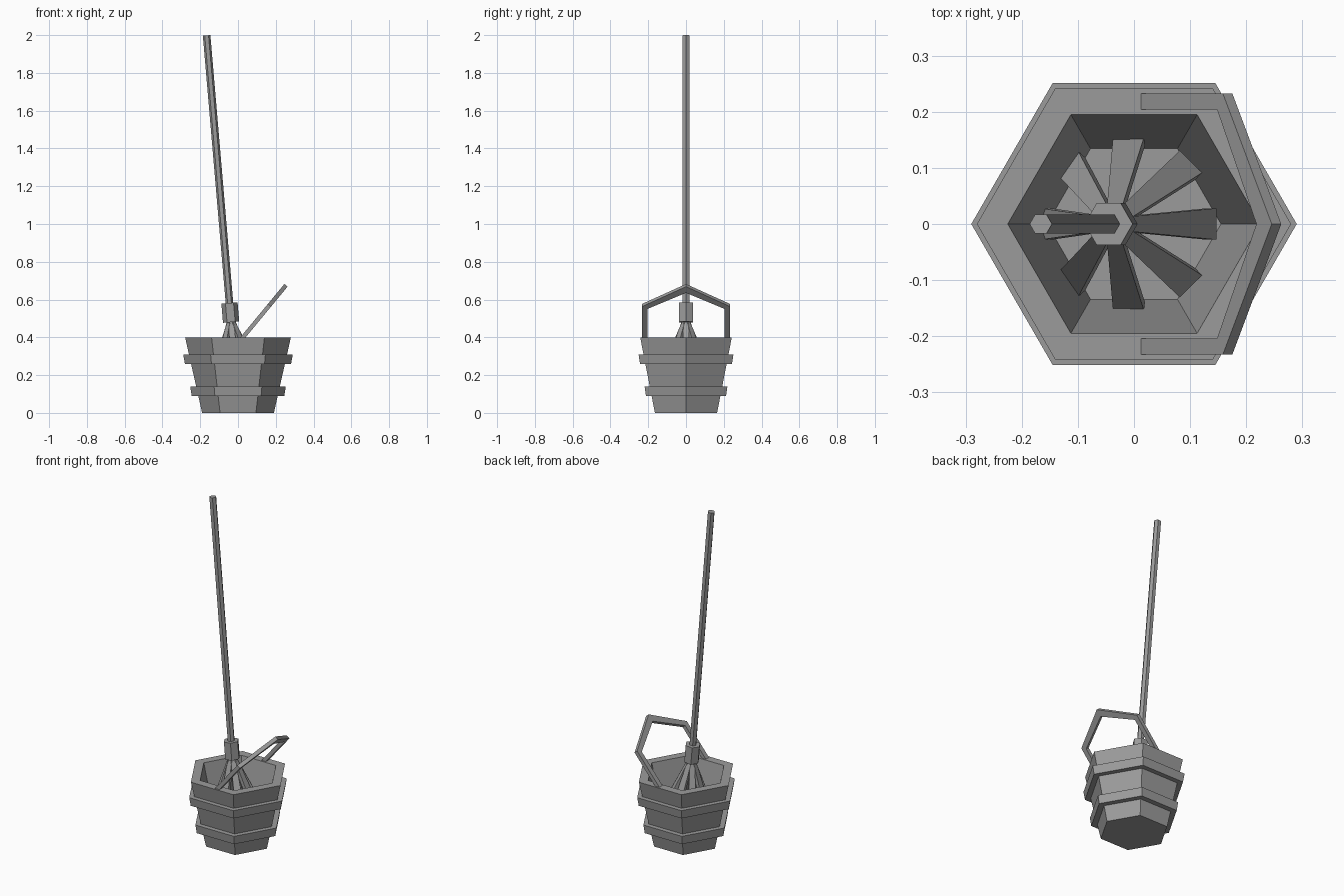
import bpy
import bmesh
from math import cos, sin, pi, radians
from mathutils import Matrix, Vector

cube = bpy.data.objects.get("Cube")
if cube:
    bpy.data.objects.remove(cube, do_unlink=True)

GREY = (0.33, 0.33, 0.33, 1.0)
grey = bpy.data.materials.new("plain grey")
grey.use_nodes = True
grey.diffuse_color = GREY
grey.node_tree.nodes["Principled BSDF"].inputs["Base Color"].default_value = GREY


def finish(name, bm, matrix=None):
    """Turn a bmesh into a flat-shaded grey object."""
    if matrix:
        bm.transform(matrix)
    bmesh.ops.recalc_face_normals(bm, faces=bm.faces[:])
    mesh = bpy.data.meshes.new(name)
    bm.to_mesh(mesh)
    bm.free()
    mesh.materials.append(grey)
    obj = bpy.data.objects.new(name, mesh)
    bpy.context.collection.objects.link(obj)
    return obj


def hex_turn(name, profile, closed=False, matrix=None):
    """Sweep (radius, z) points round z in six steps; open profiles get end caps."""
    bm = bmesh.new()
    rings = [[bm.verts.new((r * cos(i * pi / 3), r * sin(i * pi / 3), z))
              for i in range(6)] for r, z in profile]
    pairs = list(zip(rings, rings[1:]))
    if closed:
        pairs.append((rings[-1], rings[0]))
    else:
        bm.faces.new(rings[0])
        bm.faces.new(rings[-1])
    for low, high in pairs:
        for i in range(6):
            j = (i + 1) % 6
            bm.faces.new((low[i], low[j], high[j], high[i]))
    return finish(name, bm, matrix)


# Bucket with thick walls and a raised floor
hex_turn("bucket", [(0.19, 0), (0.28, 0.4), (0.225, 0.4), (0.155, 0.09)])

# Two hoops set into the wall
hex_turn("lower_hoop", [(0.2, 0.09), (0.245, 0.09), (0.253, 0.14), (0.2, 0.14)], True)
hex_turn("upper_hoop", [(0.23, 0.26), (0.281, 0.26), (0.29, 0.31), (0.23, 0.31)], True)

# Carrying handle: an angular arch, thin, leaning towards +x
along = Vector((0.637, 0, 0.771))
thick = Vector((0.771, 0, -0.637)) * 0.022
start = Vector((0.013, 0, 0.401))
outer = [(0.233, -0.01), (0.233, 0.228), (0, 0.365)]
inner = [(0.204, -0.01), (0.204, 0.212), (0, 0.322)]
bm = bmesh.new()
sections = []
for side in (1, -1):
    part = []
    for o, i in zip(outer, inner):
        a, b = (start + along * s + Vector((0, side * y, 0)) for y, s in (o, i))
        part.append([bm.verts.new(p) for p in (a, b, b + thick, a + thick)])
    sections += part if side == 1 else part[-2::-1]
for p, q in zip(sections, sections[1:]):
    for i in range(4):
        j = (i + 1) % 4
        bm.faces.new((p[i], p[j], q[j], q[i]))
bm.faces.new(sections[0])
bm.faces.new(sections[-1])
finish("bucket_handle", bm)

# Mop frame: origin at the top of the collar, leaning towards -x
lean = Matrix.Translation((-0.045, 0, 0.58)) @ Matrix.Rotation(radians(-4.88), 4, "Y")
hex_turn("mop_pole", [(0.02, -0.05), (0.02, 1.4235)], matrix=lean)
hex_turn("mop_collar", [(0.043, -0.1), (0.043, 0.002)], matrix=lean)

# Eight flat strands, widening as they spread
for k in range(8):
    bm = bmesh.new()
    bmesh.ops.create_cube(bm, size=2)
    for v in bm.verts:
        sx, sy, sz = v.co
        if sz > 0:
            radius, half, z = 0.018, 0.012, -0.09
        else:
            radius, half, z = 0.157, 0.028, -0.42
        if sx < 0:
            radius, z = radius - 0.018, z - 0.008
        v.co = (radius, sy * half, z)
    finish(f"mop_strand_{k + 1}", bm, lean @ Matrix.Rotation(k * pi / 4, 4, "Z"))
